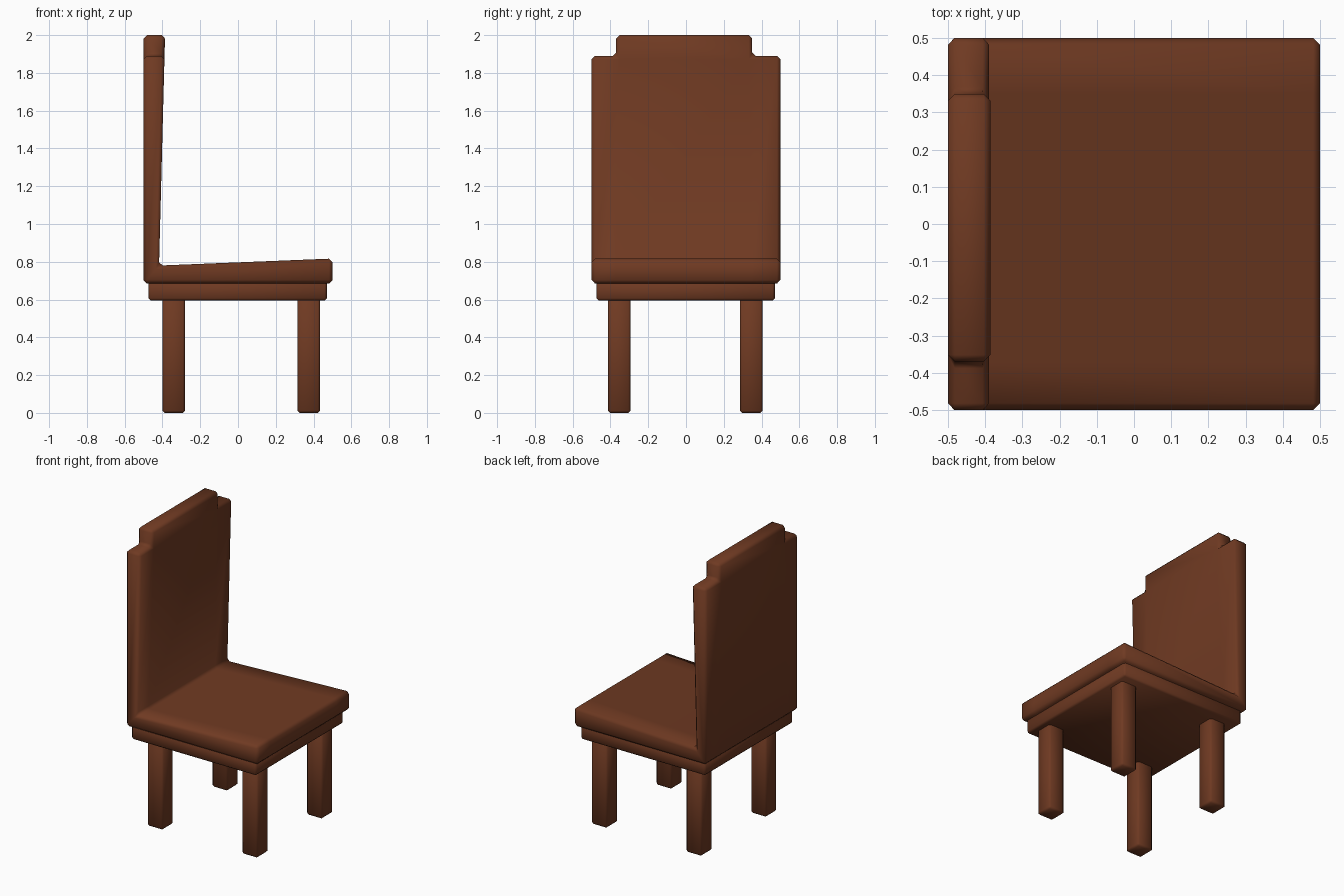
import bpy, bmesh

if "Cube" in bpy.data.objects:
    bpy.data.objects.remove(bpy.data.objects["Cube"])

wood = bpy.data.materials.new("dark_wood")
wood.diffuse_color = (0.16, 0.042, 0.016, 1)
wood.use_nodes = True
wood.node_tree.nodes["Principled BSDF"].inputs["Base Color"].default_value = wood.diffuse_color


def finish(name, bm, bevel):
    """Turn a bmesh into a smooth wooden part with chamfered edges."""
    bmesh.ops.recalc_face_normals(bm, faces=bm.faces)
    mesh = bpy.data.meshes.new(name)
    bm.to_mesh(mesh)
    bm.free()
    mesh.materials.append(wood)
    for p in mesh.polygons:
        p.use_smooth = True
    ob = bpy.data.objects.new(name, mesh)
    bpy.context.collection.objects.link(ob)
    mod = ob.modifiers.new("chamfer", "BEVEL")
    mod.width = bevel
    mod.segments = 1
    mod.limit_method = 'ANGLE'
    return ob


def box(name, x, y, z, bevel):
    bm = bmesh.new()
    bmesh.ops.create_cube(bm, size=1)
    for v in bm.verts:
        for i, (lo, hi) in enumerate((x, y, z)):
            v.co[i] = (lo + hi) / 2 + v.co[i] * (hi - lo)
    return finish(name, bm, bevel)


# Seat and backrest: one L-shaped profile swept along y
profile = [(-0.5, 0.685), (0.5, 0.685), (0.5, 0.817), (-0.418, 0.78),
           (-0.389, 1.89), (-0.5, 1.89)]
stations = [-0.5, -0.37, 0.35, 0.5]
bm = bmesh.new()
rings = [[bm.verts.new((x, y, z)) for x, z in profile] for y in stations]
n = len(profile)
for k in range(3):
    for i in range(n):
        j = (i + 1) % n
        face = bm.faces.new((rings[k][i], rings[k][j], rings[k + 1][j], rings[k + 1][i]))
        if k == 1 and i == 4:
            crest = face
for ring in (rings[0], rings[-1]):
    # each end is a seat quad plus a back quad
    bm.faces.new([ring[i] for i in (0, 1, 2, 3)])
    bm.faces.new([ring[i] for i in (0, 3, 4, 5)])

# Raised crest in the middle of the back
new = bmesh.ops.extrude_discrete_faces(bm, faces=[])["faces"]
ext = bmesh.ops.extrude_face_region(bm, geom=[crest])
for v in ext["geom"]:
    if isinstance(v, bmesh.types.BMVert):
        v.co.z = 2.0
        if v.co.x > -0.45:
            v.co.x = -0.386
if crest.is_valid:
    bmesh.ops.delete(bm, geom=[crest], context='FACES_ONLY')
finish("seat_and_back", bm, 0.018)

# Frame under the seat
box("seat_frame", (-0.475, 0.47), (-0.475, 0.47), (0.595, 0.7), 0.012)

# Four square legs
for xn, x in (("left", (-0.4, -0.28)), ("right", (0.315, 0.435))):
    for yn, y in (("front", (-0.413, -0.293)), ("back", (0.285, 0.405))):
        box(f"{yn}_{xn}_leg", x, y, (0, 0.62), 0.012)
